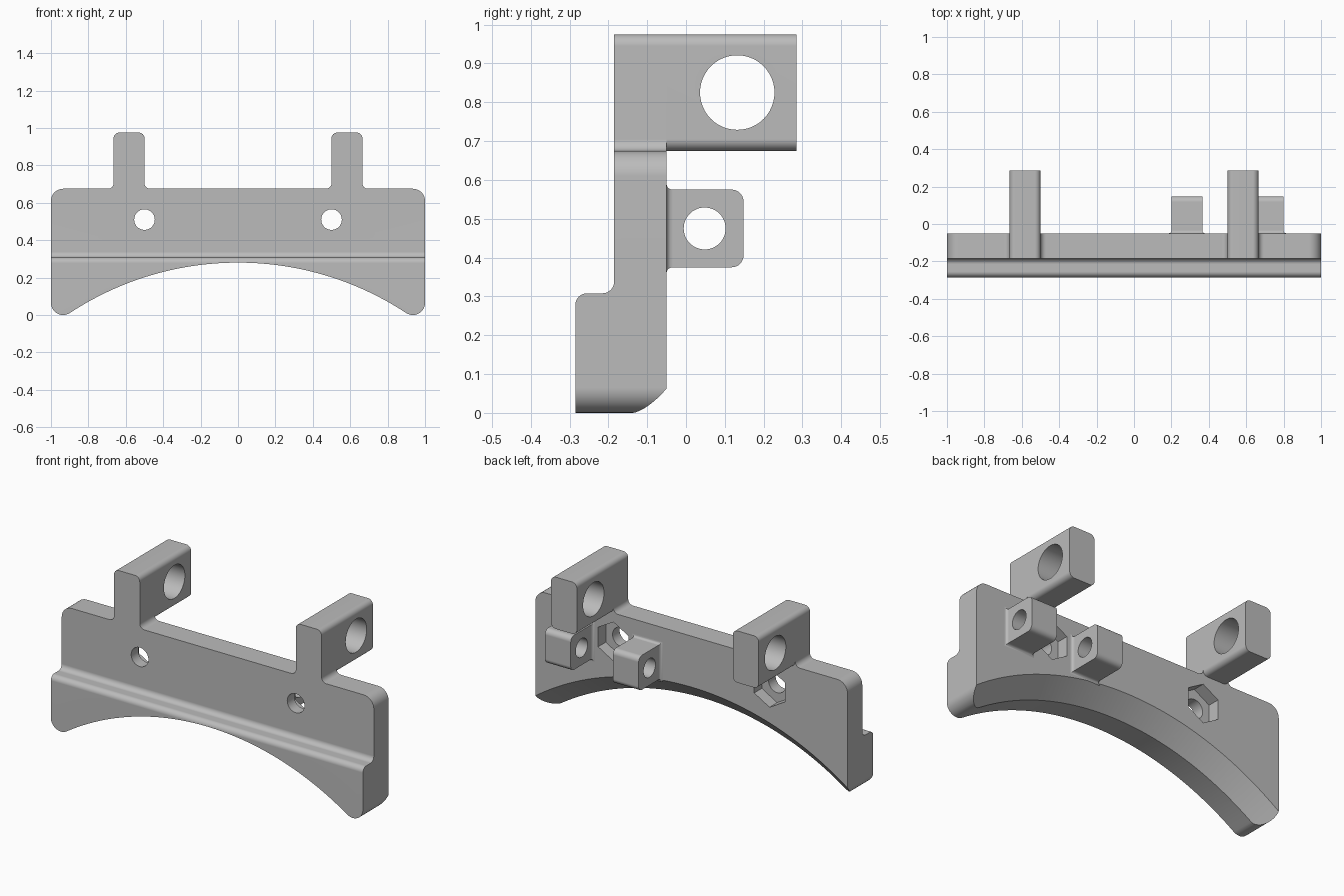
import bpy, bmesh, math
from math import sin, cos, pi
from mathutils import Vector

if "Cube" in bpy.data.objects:
    bpy.data.objects.remove(bpy.data.objects["Cube"], do_unlink=True)

GREY = (0.5, 0.5, 0.5, 1)
grey = bpy.data.materials.new("plain_grey")
grey.use_nodes = True
grey.diffuse_color = GREY
grey.node_tree.nodes["Principled BSDF"].inputs["Base Color"].default_value = GREY


def make_object(name, bm):
    bmesh.ops.recalc_face_normals(bm, faces=bm.faces)
    mesh = bpy.data.meshes.new(name)
    bm.to_mesh(mesh)
    bm.free()
    mesh.materials.append(grey)
    obj = bpy.data.objects.new(name, mesh)
    bpy.context.collection.objects.link(obj)
    return obj


def loft(name, rings):
    """Skin a list of closed rings with equal point counts, capped at both ends."""
    bm = bmesh.new()
    loops = [[bm.verts.new(p) for p in ring] for ring in rings]
    for a, b in zip(loops, loops[1:]):
        for i in range(len(a)):
            j = (i + 1) % len(a)
            bm.faces.new((a[i], a[j], b[j], b[i]))
    bm.faces.new(loops[0])
    bm.faces.new(loops[-1])
    return make_object(name, bm)


def prism(name, outline, lo, hi, axis):
    """Extrude an xz outline along y, or a yz outline along x."""
    place = (lambda p, t: (t, p[0], p[1])) if axis == "x" else (lambda p, t: (p[0], t, p[1]))
    return loft(name, [[place(p, t) for p in outline] for t in (lo, hi)])


def arc(cx, cz, r, start, end, n):
    return [(cx + r * cos(start + (end - start) * i / n),
             cz + r * sin(start + (end - start) * i / n)) for i in range(n + 1)]


def circle(cx, cz, r, n=48, turn=0):
    return arc(cx, cz, r, turn, turn + 2 * pi, n)[:-1]


def rounded(corners, n=8):
    """Polygon of (a, b, radius) corners with each corner filleted."""
    out = []
    for i, (a, b, r) in enumerate(corners):
        p = Vector((a, b))
        if r == 0:
            out.append((a, b))
            continue
        u = (Vector(corners[i - 1][:2]) - p).normalized()
        v = (Vector(corners[(i + 1) % len(corners)][:2]) - p).normalized()
        c = p + (u + v) * r          # right-angled corners
        for k in range(n + 1):
            t = k / n * pi / 2
            q = c - v * r * cos(t) - u * r * sin(t)
            out.append((q.x, q.y))
    return out


def boolean(obj, cutter, operation="DIFFERENCE"):
    mod = obj.modifiers.new("cut", "BOOLEAN")
    mod.operation, mod.solver, mod.object = operation, "EXACT", cutter
    bpy.context.view_layer.update()
    old = obj.data
    new = bpy.data.meshes.new_from_object(obj.evaluated_get(bpy.context.evaluated_depsgraph_get()))
    obj.modifiers.clear()
    obj.data = new
    bpy.data.meshes.remove(old)
    bpy.data.objects.remove(cutter, do_unlink=True)


def finish(obj):
    bpy.ops.object.select_all(action="DESELECT")
    obj.select_set(True)
    bpy.context.view_layer.objects.active = obj
    bpy.ops.object.shade_smooth_by_angle(angle=math.radians(25))
    mod = obj.modifiers.new("weighted_normals", "WEIGHTED_NORMAL")
    mod.keep_sharp = True


BACK, FRONT, STEP = -0.05, -0.285, -0.185
TOP, TAB_TOP = 0.675, 0.975
ARCH_Z, ARCH_R, FOOT_R = -1.355, 1.635, 0.065
F = 0.03

# Plate outline: top edge with two tabs, rounded feet and a wide arch below
foot_x = 1 - FOOT_R
lean = math.atan2(FOOT_R - ARCH_Z, foot_x)
half = rounded([(0, TOP, 0), (0.5, TOP, F), (0.5, TAB_TOP, F), (0.665, TAB_TOP, F),
                (0.665, TOP, F), (1, TOP, FOOT_R), (1, FOOT_R, 0)])[1:]
half += arc(foot_x, FOOT_R, FOOT_R, 0, lean - pi, 14)[1:]
half += arc(0, ARCH_Z, ARCH_R, lean, pi / 2, 32)[1:-1]
outline = half + [(0, ARCH_Z + ARCH_R)] + [(-x, z) for x, z in reversed(half)]
plate = prism("arched_plate", outline, FRONT - 0.02, BACK, "y")

# Stepped front: thick lower band, thinner upper wall
step = rounded([(FRONT, -0.1, 0), (FRONT, 0.308, F), (STEP, 0.308, F),
                (STEP, 1.1, 0), (0, 1.1, 0), (0, -0.1, 0)])
boolean(plate, prism("step_cutter", step, -1.2, 1.2, "x"), "INTERSECT")

# Conical chamfer along the back of the arch
rings = [[(x, y, z) for x, z in circle(0, ARCH_Z, ARCH_R + y + 0.15, 256)]
         for y in (-0.17, 0)]
boolean(plate, loft("chamfer_cutter", rings))

# Bolt holes with hexagonal nut pockets at the back
for x in (-0.5, 0.5):
    boolean(plate, prism("bolt_cutter", circle(x, 0.51, 0.055), -0.4, 0.1, "y"))
    boolean(plate, prism("nut_cutter", circle(x, 0.51, 0.113, 6, pi / 6), BACK - 0.07, 0.1, "y"))
finish(plate)

# Upper arms running backwards from the tabs, each with a cross hole
for side, x0, x1 in (("right", -0.665, -0.5), ("left", 0.5, 0.665)):
    arm = prism(side + "_upper_arm",
                rounded([(x0, TOP, F), (x1, TOP, F), (x1, TAB_TOP, F), (x0, TAB_TOP, F)]),
                BACK, 0.285, "y")
    boolean(arm, prism("arm_cutter", circle(0.132, 0.825, 0.096), -1, 1, "x"))
    finish(arm)

# Pair of small lugs on the back, with a cross hole and a filleted root
Z0, Z1, ROOT = 0.375, 0.575, 0.015
for side, x0, x1 in (("inner", 0.2, 0.365), ("outer", 0.635, 0.8)):
    lug = prism(side + "_lug",
                rounded([(BACK, Z0, 0), (0.148, Z0, F), (0.148, Z1, F), (BACK, Z1, 0)]),
                x0, x1, "x")
    boolean(lug, prism("lug_cutter", circle(0.048, 0.475, 0.054), -1, 1, "x"))
    finish(lug)
    rings = []
    for k in range(6):
        t = k / 5 * pi / 2
        y, o = BACK + ROOT * (1 - cos(t)), ROOT * (1 - sin(t))
        rings.append([(x0 - o, y, Z0 - o), (x1 + o, y, Z0 - o),
                      (x1 + o, y, Z1 + o), (x0 - o, y, Z1 + o)])
    finish(loft(side + "_lug_root", rings))
